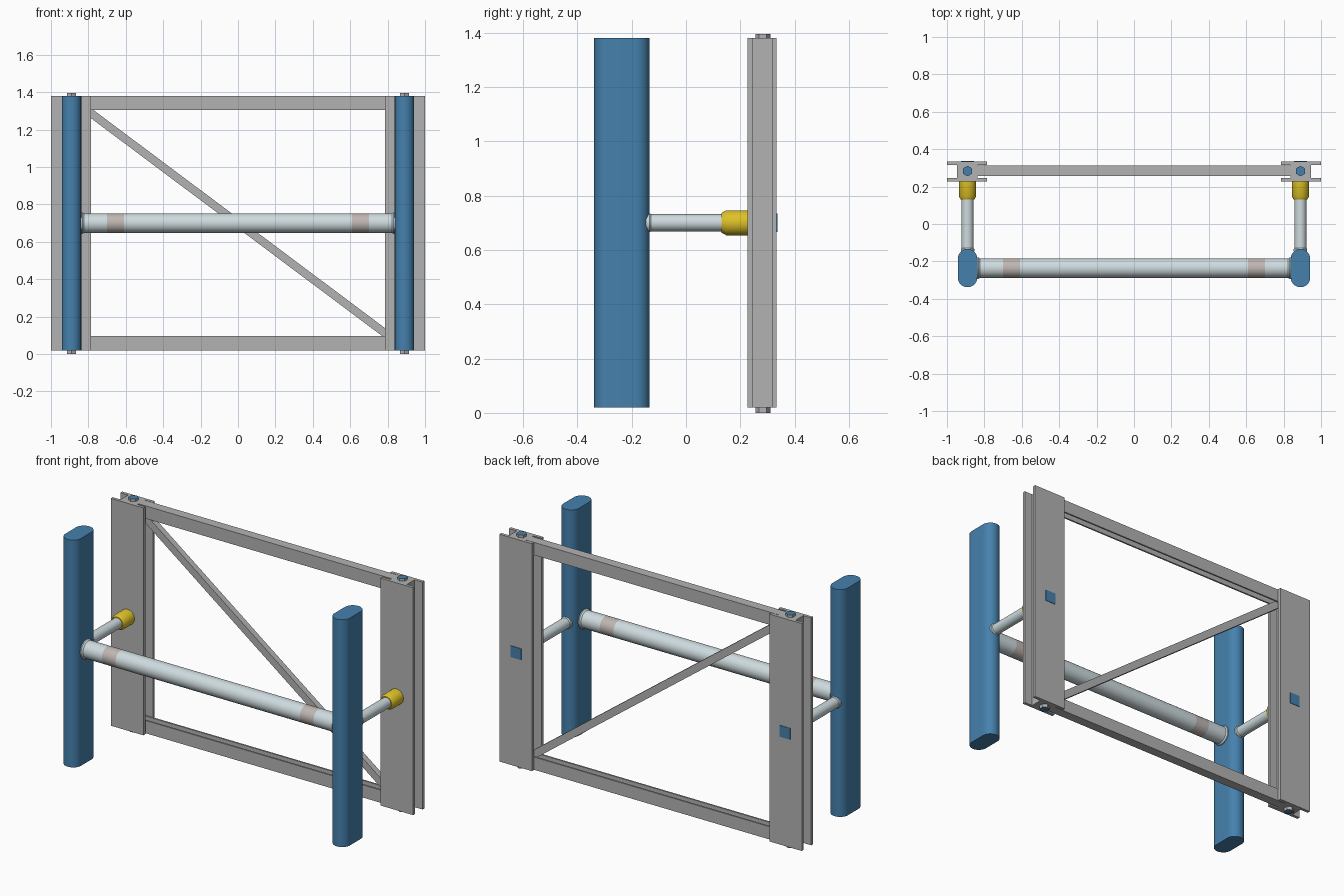
import bpy, bmesh, math
from mathutils import Vector

if "Cube" in bpy.data.objects:
    bpy.data.objects.remove(bpy.data.objects["Cube"])


def material(name, rgb):
    m = bpy.data.materials.new(name)
    m.diffuse_color = (*rgb, 1)
    m.use_nodes = True
    m.node_tree.nodes["Principled BSDF"].inputs["Base Color"].default_value = m.diffuse_color
    return m


BLUE = material("steel blue", (0.06, 0.22, 0.42))
GREY = material("frame grey", (0.45, 0.45, 0.45))
PALE = material("pale tube", (0.62, 0.71, 0.74))
BAND = material("warm grey band", (0.52, 0.47, 0.45))
YELLOW = material("yellow", (0.72, 0.53, 0.02))

# maps (u, v, w) to world axes, w being the extrusion direction
AXES = {
    "x": lambda u, v, w: Vector((w, u, v)),
    "y": lambda u, v, w: Vector((u, w, v)),
    "z": lambda u, v, w: Vector((u, v, w)),
}


def finish(name, bm, mats, smooth):
    bmesh.ops.recalc_face_normals(bm, faces=bm.faces)
    me = bpy.data.meshes.new(name)
    bm.to_mesh(me)
    bm.free()
    for m in mats:
        me.materials.append(m)
    ob = bpy.data.objects.new(name, me)
    bpy.context.collection.objects.link(ob)
    if smooth:
        bpy.ops.object.select_all(action='DESELECT')
        ob.select_set(True)
        bpy.context.view_layer.objects.active = ob
        bpy.ops.object.shade_smooth_by_angle(angle=math.radians(30))
    return ob


def prism(name, pts, axis, lo, hi, mat, smooth=False):
    """Extrude a closed 2D outline along an axis."""
    bm = bmesh.new()
    place = AXES[axis]
    a = [bm.verts.new(place(u, v, lo)) for u, v in pts]
    b = [bm.verts.new(place(u, v, hi)) for u, v in pts]
    bm.faces.new(a)
    bm.faces.new(b)
    for i in range(len(pts)):
        j = (i + 1) % len(pts)
        bm.faces.new((a[i], a[j], b[j], b[i]))
    return finish(name, bm, [mat], smooth)


def lathe(name, profile, axis, cu, cv, mats, index=None, n=40):
    """Round part from (position, radius) pairs; index picks the material per segment."""
    bm = bmesh.new()
    place = AXES[axis]
    rings = [[bm.verts.new(place(cu + r * math.cos(k * math.tau / n),
                                 cv + r * math.sin(k * math.tau / n), w))
              for k in range(n)] for w, r in profile]
    bm.faces.new(rings[0])
    bm.faces.new(rings[-1])
    for s, (p, q) in enumerate(zip(rings, rings[1:])):
        for k in range(n):
            f = bm.faces.new((p[k], p[(k + 1) % n], q[(k + 1) % n], q[k]))
            f.material_index = index[s] if index else 0
    return finish(name, bm, mats, True)


MID = 0.70            # height of tube and arms
ARM_X = 0.89
FLOAT_Y = -0.236
BOLT_Y = 0.283
Z0, Z1 = 0.02, 1.38

for side, s in (("left", -1), ("right", 1)):
    cx = s * ARM_X
    # I-section post
    c, fl, wb = s * 0.8925, 0.1075, 0.055
    outline = [(-fl, 0.227), (fl, 0.227), (fl, 0.245), (wb, 0.245), (wb, 0.316), (fl, 0.316),
               (fl, 0.334), (-fl, 0.334), (-fl, 0.316), (-wb, 0.316), (-wb, 0.245), (-fl, 0.245)]
    prism(side + "_post", [(c + u, v) for u, v in outline], "z", Z0, Z1, GREY)

    # hex bolts with blue end faces
    hexa = [(cx + 0.028 * math.sin(k * math.pi / 3), BOLT_Y + 0.028 * math.cos(k * math.pi / 3))
            for k in range(6)]
    for end, lo, hi in (("top", Z1 - 0.01, 1.395), ("bottom", 0.0, Z0 + 0.01)):
        bolt = prism(f"{side}_{end}_bolt", hexa, "z", lo, hi, GREY)
        bolt.data.materials.append(BLUE)
        for f in bolt.data.polygons:
            if abs(f.normal.z) > 0.9:
                f.material_index = 1

    # square plate on the back of the post
    h = 0.034
    prism(side + "_back_plate", [(cx - h, MID - h), (cx + h, MID - h), (cx + h, MID + h),
                                 (cx - h, MID + h)], "y", 0.332, 0.337, BLUE)

    # upright blue fender with a rounded-end section
    r, half = 0.052, 0.050
    arc = [k * math.pi / 20 for k in range(21)]
    stadium = [(cx + r * math.cos(a), FLOAT_Y + half + r * math.sin(a)) for a in arc]
    stadium += [(cx - r * math.cos(a), FLOAT_Y - half - r * math.sin(a)) for a in arc]
    prism(side + "_fender", stadium, "z", Z0, Z1, BLUE, smooth=True)

    # arm with end collar, and yellow socket
    lathe(side + "_arm", [(-0.155, 0.030), (-0.147, 0.036), (-0.135, 0.036), (-0.129, 0.0315),
                          (0.20, 0.0315)], "y", cx, MID, [PALE])
    lathe(side + "_socket", [(0.13, 0.036), (0.148, 0.046), (0.232, 0.046)],
          "y", cx, MID, [YELLOW])

# cross tube with end collars and two flush bands
half_tube = [(0.845, 0.050), (0.840, 0.058), (0.832, 0.058), (0.824, 0.052),
             (0.70, 0.052), (0.61, 0.052)]
tube = [(-w, r) for w, r in half_tube] + half_tube[::-1]
lathe("cross_tube", tube, "x", FLOAT_Y, MID, [PALE, BAND],
      index=[0, 0, 0, 0, 1, 0, 1, 0, 0, 0, 0])

# channel rails, open sides facing each other
ya, yb, t, deep = 0.256, 0.313, 0.010, 0.076
for name, z, d in (("top_rail", Z1, -1), ("bottom_rail", Z0, 1)):
    channel = [(ya, z), (yb, z), (yb, z + d * deep), (yb - t, z + d * deep), (yb - t, z + d * t),
               (ya + t, z + d * t), (ya + t, z + d * deep), (ya, z + d * deep)]
    prism(name, channel, "x", -0.8375, 0.8375, GREY)

# diagonal brace, ends tucked into the rails
k, e, v = -0.748, 0.83, 0.027
brace = [(-e, 0.70 - k * e - v), (e, 0.70 + k * e - v), (e, 0.70 + k * e + v), (-e, 0.70 - k * e + v)]
prism("diagonal_brace", brace, "y", 0.2665, 0.3025, GREY)
